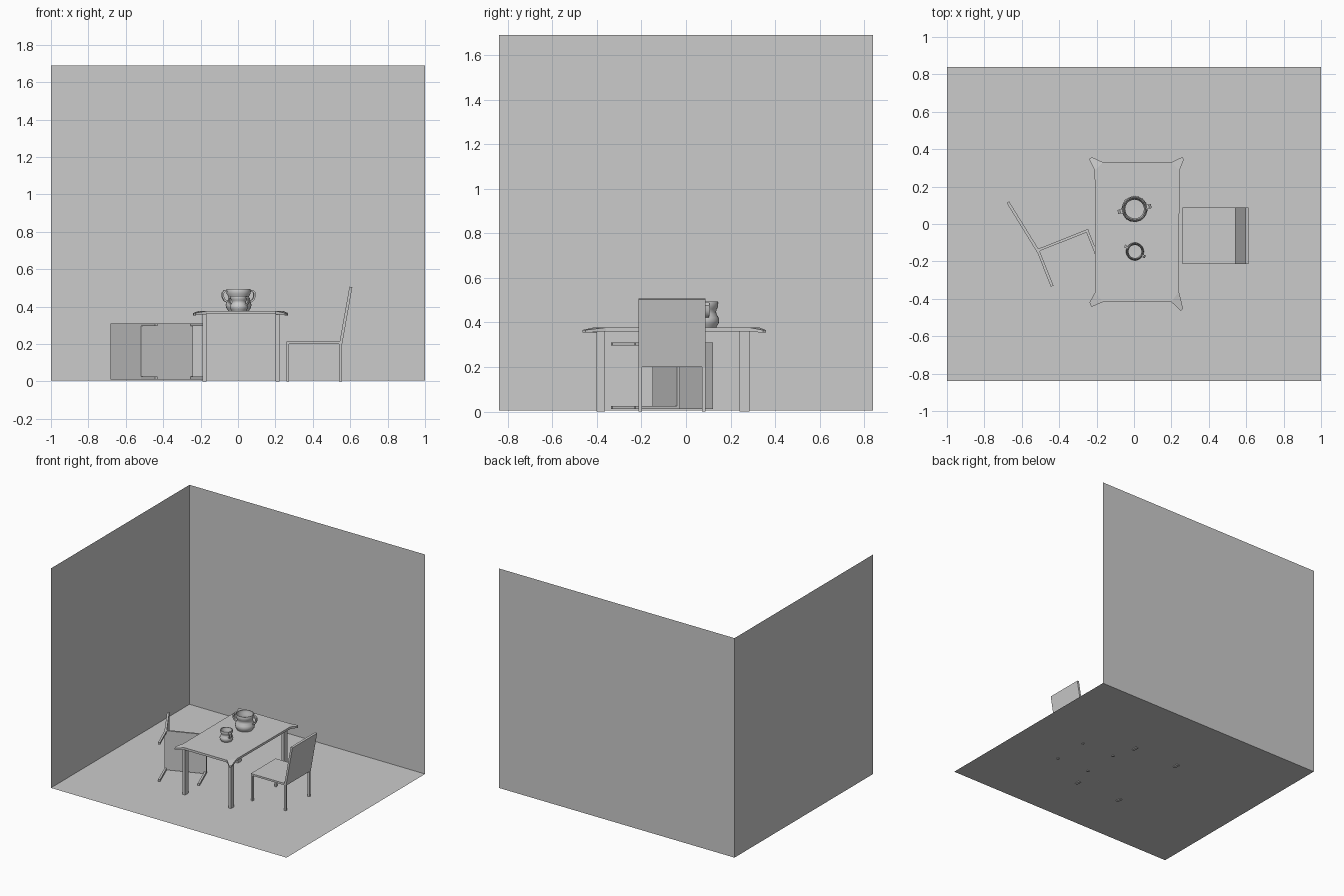
import bpy, bmesh, math
from mathutils import Matrix, Vector

if "Cube" in bpy.data.objects:
    bpy.data.objects.remove(bpy.data.objects["Cube"])

grey = bpy.data.materials.new("plain_grey")
grey.diffuse_color = (0.6, 0.6, 0.6, 1)
grey.use_nodes = True
grey.node_tree.nodes["Principled BSDF"].inputs["Base Color"].default_value = grey.diffuse_color


def finish(name, bm, smooth=False, matrix=None):
    bmesh.ops.recalc_face_normals(bm, faces=bm.faces)
    me = bpy.data.meshes.new(name)
    bm.to_mesh(me)
    bm.free()
    me.materials.append(grey)
    ob = bpy.data.objects.new(name, me)
    bpy.context.collection.objects.link(ob)
    if matrix:
        me.transform(matrix)
    if smooth:
        bpy.context.view_layer.objects.active = ob
        ob.select_set(True)
        bpy.ops.object.shade_smooth_by_angle(angle=math.radians(40))
        ob.select_set(False)
    return ob


def box(name, lo, hi, matrix=None):
    bm = bmesh.new()
    bmesh.ops.create_cube(bm, size=1)
    for v in bm.verts:
        v.co = [lo[i] + (v.co[i] + 0.5) * (hi[i] - lo[i]) for i in range(3)]
    return finish(name, bm, matrix=matrix)


def plane(name, pts):
    bm = bmesh.new()
    bm.faces.new([bm.verts.new(p) for p in pts])
    me = finish(name, bm).data
    return me


# Room: floor, back wall, left wall
X, Y, Z0, Z1 = 1.0, 0.84, 0.006, 1.69
plane("floor", [(-X, -Y, Z0), (X, -Y, Z0), (X, Y, Z0), (-X, Y, Z0)]) 
plane("back_wall", [(-X, Y, Z0), (X, Y, Z0), (X, Y, Z1), (-X, Y, Z1)]).flip_normals()
plane("left_wall", [(-X, -Y, Z0), (-X, Y, Z0), (-X, Y, Z1), (-X, -Y, Z1)])
# make every room plane face into the room
for n, d in (("floor", (0, 0, 1)), ("back_wall", (0, -1, 0)), ("left_wall", (1, 0, 0))):
    me = bpy.data.objects[n].data
    if me.polygons[0].normal.dot(Vector(d)) < 0:
        me.flip_normals()

# Table top with flared, drooping corners: each corner is edge, tip, tip, edge
corners = [
    [(-0.208, -0.365), (-0.238, -0.42), (-0.228, -0.443), (-0.165, -0.417)],
    [(0.20, -0.417), (0.25, -0.465), (0.262, -0.452), (0.24, -0.36)],
    [(0.243, 0.285), (0.267, 0.345), (0.258, 0.358), (0.20, 0.33)],
    [(-0.165, 0.33), (-0.225, 0.357), (-0.24, 0.347), (-0.21, 0.285)],
]
bm = bmesh.new()
top_z, low_z = 0.377, 0.36
layers = []
for z, tip_z in ((top_z, 0.366), (low_z, 0.354)):
    rows = [[bm.verts.new((x, y, tip_z if i in (1, 2) else z)) for i, (x, y) in enumerate(c)]
            for c in corners]
    bm.faces.new([v for r in rows for v in (r[0], r[3])])
    for r in rows:
        bm.faces.new(r)
    layers.append([v for r in rows for v in r])
n = len(layers[0])
for i in range(n):
    j = (i + 1) % n
    bm.faces.new((layers[0][i], layers[0][j], layers[1][j], layers[1][i]))
finish("table_top", bm)

# Table legs
for x0, x1, sx in ((-0.19, -0.168, "left"), (0.2, 0.222, "right")):
    for y0, y1, sy in ((-0.402, -0.363, "front"), (0.24, 0.285, "back")):
        box(f"table_leg_{sy}_{sx}", (x0, y0, 0), (x1, y1, 0.361))


# Chair, local origin at the back edge of the seat, backrest towards +x
def chair(prefix, matrix):
    w, t = 0.15, 0.015
    box(prefix + "_seat", (-0.292, -w, -0.007), (0.006, w, 0.007), matrix)
    for x, sx in ((-0.292, "front"), (-0.009, "back")):
        for y, sy in ((-w, "right"), (w - t, "left")):
            box(f"{prefix}_leg_{sx}_{sy}", (x, y, -0.207), (x + t, y + t, -0.005), matrix)
    bm = bmesh.new()
    prof = [(-0.009, -0.007), (0.007, -0.007), (0.061, 0.297), (0.046, 0.3)]
    f = bm.faces.new([bm.verts.new((x, -w, z)) for x, z in prof])
    ext = bmesh.ops.extrude_face_region(bm, geom=[f])
    for v in ext["geom"]:
        if isinstance(v, bmesh.types.BMVert):
            v.co.y = w
    finish(prefix + "_backrest", bm, matrix=matrix)


chair("standing_chair", Matrix.Translation((0.55, -0.063, 0.207)))
# fallen chair lies on its side
rot = Matrix(((-0.93, 0, -0.368), (-0.368, 0, 0.93), (0, 1, 0))).to_4x4()
chair("fallen_chair", Matrix.Translation((-0.515, -0.141, 0.161)) @ rot)


# Pots: lathed hollow body plus two strap handles
def lathe(name, prof, matrix, seg=28):
    bm = bmesh.new()
    vs = [bm.verts.new((r, 0, z)) for r, z in prof]
    es = [bm.edges.new(p) for p in zip(vs, vs[1:])]
    bmesh.ops.spin(bm, geom=vs + es, cent=(0, 0, 0), axis=(0, 0, 1),
                   angle=2 * math.pi, steps=seg, use_duplicate=False)
    bmesh.ops.remove_doubles(bm, verts=bm.verts, dist=1e-5)
    return finish(name, bm, True, matrix)


def handle(name, path, half, thick, matrix):
    bm = bmesh.new()
    rings = []
    for i, (x, z) in enumerate(path):
        a, b = Vector(path[max(i - 1, 0)]), Vector(path[min(i + 1, len(path) - 1)])
        d = (b - a).normalized()
        nx, nz = d.y * thick, -d.x * thick
        rings.append([bm.verts.new((x + s * nx, y, z + s * nz))
                      for s, y in ((-1, -half), (1, -half), (1, half), (-1, half))])
    for p, q in zip(rings, rings[1:]):
        for k in range(4):
            m = (k + 1) % 4
            bm.faces.new((p[k], p[m], q[m], q[k]))
    bm.faces.new(rings[0])
    bm.faces.new(rings[-1])
    finish(name, bm, True, matrix)


profile = [(0, 0), (0.056, 0), (0.058, 0.006), (0.066, 0.018), (0.069, 0.032), (0.066, 0.046),
           (0.057, 0.062), (0.055, 0.072), (0.058, 0.084), (0.064, 0.094), (0.065, 0.114),
           (0.063, 0.118), (0.058, 0.118), (0.057, 0.096), (0.05, 0.08), (0.05, 0.064),
           (0.06, 0.044), (0.06, 0.024), (0.05, 0.01), (0, 0.008)]
strap = [(0.062, 0.106), (0.076, 0.108), (0.086, 0.098), (0.086, 0.078), (0.078, 0.06), (0.062, 0.05)]
for name, pos, size, angles in (("big_pot", (0.003, 0.08, 0.376), 1.0, (10, 190)),
                                ("small_pot", (0.005, -0.147, 0.376), 0.69, (-28, 152))):
    base = Matrix.Translation(pos) @ Matrix.Scale(size, 4)
    lathe(name + "_body", profile, base)
    for k, a in enumerate(angles):
        handle(f"{name}_handle_{k + 1}", strap, 0.011, 0.005,
               base @ Matrix.Rotation(math.radians(a), 4, "Z"))
